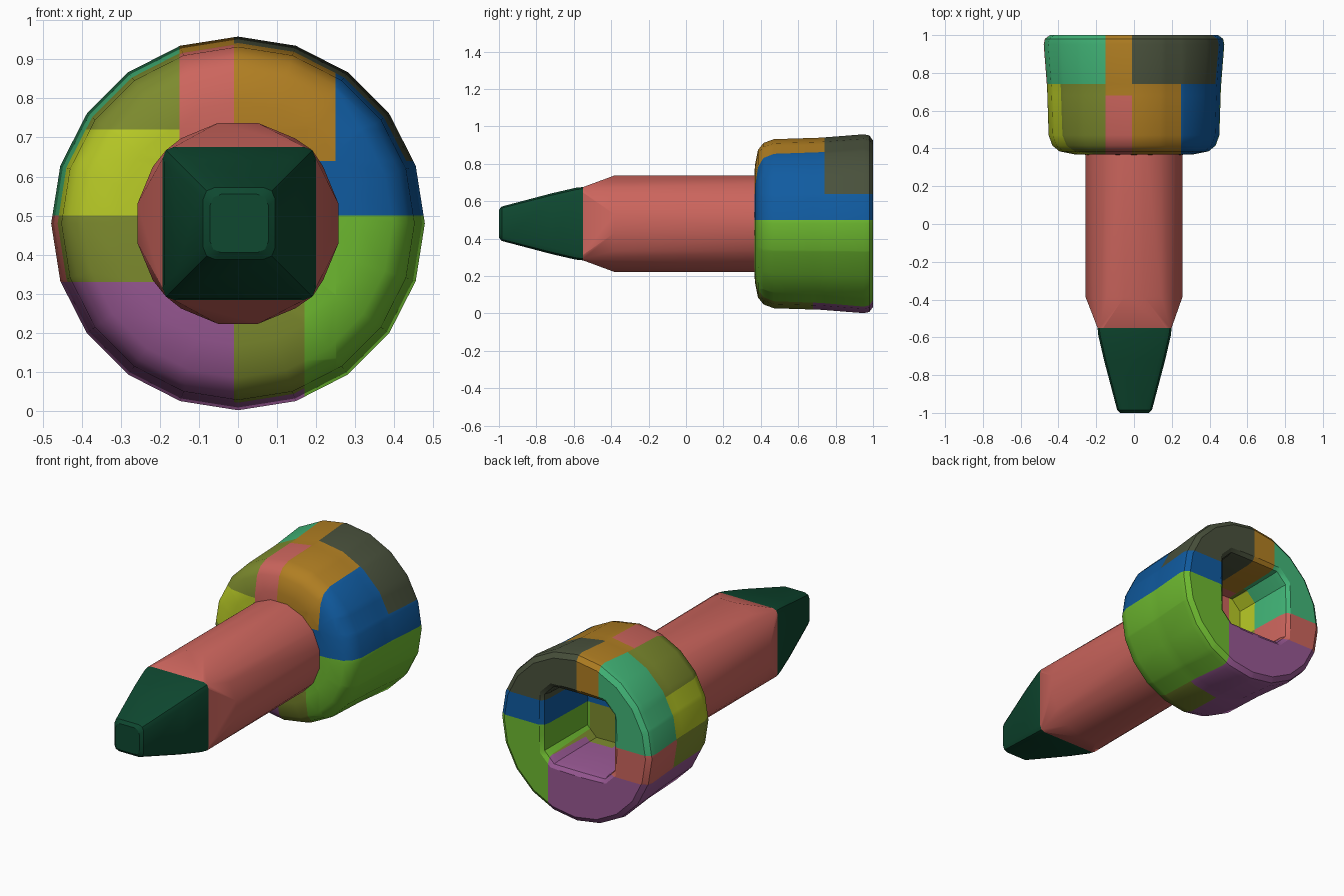
import bpy, bmesh, math
from mathutils import Vector

cube = bpy.data.objects.get("Cube")
if cube:
    bpy.data.objects.remove(cube, do_unlink=True)

CZ = 0.48  # height of the long axis


def lin(v):
    v /= 255
    return v / 12.92 if v <= 0.04045 else ((v + 0.055) / 1.055) ** 2.4


COLOURS = {
    "dark_green": (14, 72, 48), "salmon": (204, 101, 93), "orange": (176, 126, 34),
    "blue": (16, 91, 160), "lime": (110, 186, 48), "yellow_green": (184, 202, 38),
    "purple": (152, 88, 147), "mint": (66, 182, 120), "grey_olive": (73, 81, 60),
    "olive": (125, 139, 46),
}
MATS = {}
for name, rgb in COLOURS.items():
    m = bpy.data.materials.new(name)
    m.use_nodes = True
    c = tuple(lin(v) for v in rgb) + (1.0,)
    m.diffuse_color = c
    m.node_tree.nodes["Principled BSDF"].inputs["Base Color"].default_value = c
    MATS[name] = m
ORDER = list(COLOURS)


def finish(bm, name, mats, angle):
    bmesh.ops.recalc_face_normals(bm, faces=bm.faces)
    me = bpy.data.meshes.new(name)
    bm.to_mesh(me)
    bm.free()
    for m in mats:
        me.materials.append(MATS[m])
    ob = bpy.data.objects.new(name, me)
    bpy.context.collection.objects.link(ob)
    bpy.ops.object.select_all(action='DESELECT')
    ob.select_set(True)
    bpy.context.view_layer.objects.active = ob
    bpy.ops.object.shade_smooth_by_angle(angle=math.radians(angle))
    return ob


def circle(r, y, n=16):
    return [(r * math.cos((i + .5) * math.tau / n), y,
             CZ + r * math.sin((i + .5) * math.tau / n)) for i in range(n)]


def square(h, y, cut, cx=0.003, cz=CZ):
    """Square section of half size h with cut corners."""
    k = h - cut
    return [(cx + sx * a, y, cz + sz * b) for sx in (-1, 1) for sz in (-1, 1)
            for a, b in ((h, k), (k, h), (h - cut * .29, h - cut * .29))]


def hull(name, pts, mat, angle):
    bm = bmesh.new()
    for p in pts:
        bm.verts.new(p)
    res = bmesh.ops.convex_hull(bm, input=bm.verts)
    junk = [v for v in bm.verts if not v.link_faces]
    bmesh.ops.delete(bm, geom=junk, context='VERTS')
    bmesh.ops.dissolve_limit(bm, angle_limit=0.01, verts=bm.verts, edges=bm.edges)
    return finish(bm, name, [mat], angle)


# Round stem narrowing to a square end
hull("stem", circle(.262, .5) + circle(.262, -.385) + square(.196, -.55, .03), "salmon", 25)

# Tapered square tip with a softened nose
hull("tip", square(.196, -.55, .03) + square(.192, -.59, .035)
     + square(.162, -.72, .035) + square(.1, -.955, .03)
     + square(.092, -.985, .03) + square(.075, -1, .03), "dark_green", 32)


# Ring head: round outside, roughly square pocket open at the back
N = 20


def outer(r, y):
    return [Vector((r * math.sin(i * math.tau / N), y, CZ + r * math.cos(i * math.tau / N)))
            for i in range(N)]


def pocket(grow, y):
    pts = []
    for i in range(N):
        s, c = math.sin(i * math.tau / N), math.cos(i * math.tau / N)
        r = min(.215 / max(abs(s), abs(c)), .275) + grow
        pts.append(Vector((-.02 + r * s, y, .515 + r * c)))
    return pts


PROFILE = [(.2, .365), (.31, .368), (.395, .385), (.432, .415), (.452, .47),
           (.46, .72), (.478, .95), (.472, .98), (.445, 1.0)]
bm = bmesh.new()
loops = [outer(r, y) for r, y in PROFILE]
loops += [pocket(.03, 1.0), pocket(.008, .985), pocket(0, .95), pocket(-.01, .62)]
rows = [[bm.verts.new(p) for p in lp] for lp in loops]
for a, b in zip(rows, rows[1:]):
    for i in range(N):
        j = (i + 1) % N
        bm.faces.new((a[i], a[j], b[j], b[i]))
bm.faces.new(rows[0])
bm.faces.new(rows[-1])

# Cut along the colour borders
CUTS = [((1, 0, 0), (-.15, -.01, .17, .25)), ((0, 1, 0), (.68, .74)),
        ((0, 0, 1), (.33, .5, .64, .72))]
for normal, places in CUTS:
    n = Vector(normal)
    for d in places:
        bmesh.ops.bisect_plane(bm, geom=bm.verts[:] + bm.edges[:] + bm.faces[:],
                               plane_co=n * d, plane_no=n, dist=1e-5)


def ring_colour(x, y, z):
    rear = y > .74
    if z < .5:
        if x > .17:
            return "lime"
        if x > -.01:
            return "purple" if y > .68 and z < .33 else "olive"
        if z < .33:
            return "purple"
        return "salmon" if rear else "olive"
    if x < -.15:
        if rear:
            return "mint"
        return "yellow_green" if z < .72 else "olive"
    if x < -.01:
        return "orange" if y > .68 else "salmon"
    if z < .64:
        return "blue"
    if rear:
        return "grey_olive"
    return "orange" if x < .25 else "blue"


for f in bm.faces:
    f.material_index = ORDER.index(ring_colour(*f.calc_center_median()))
finish(bm, "ring_head", ORDER, 32)
